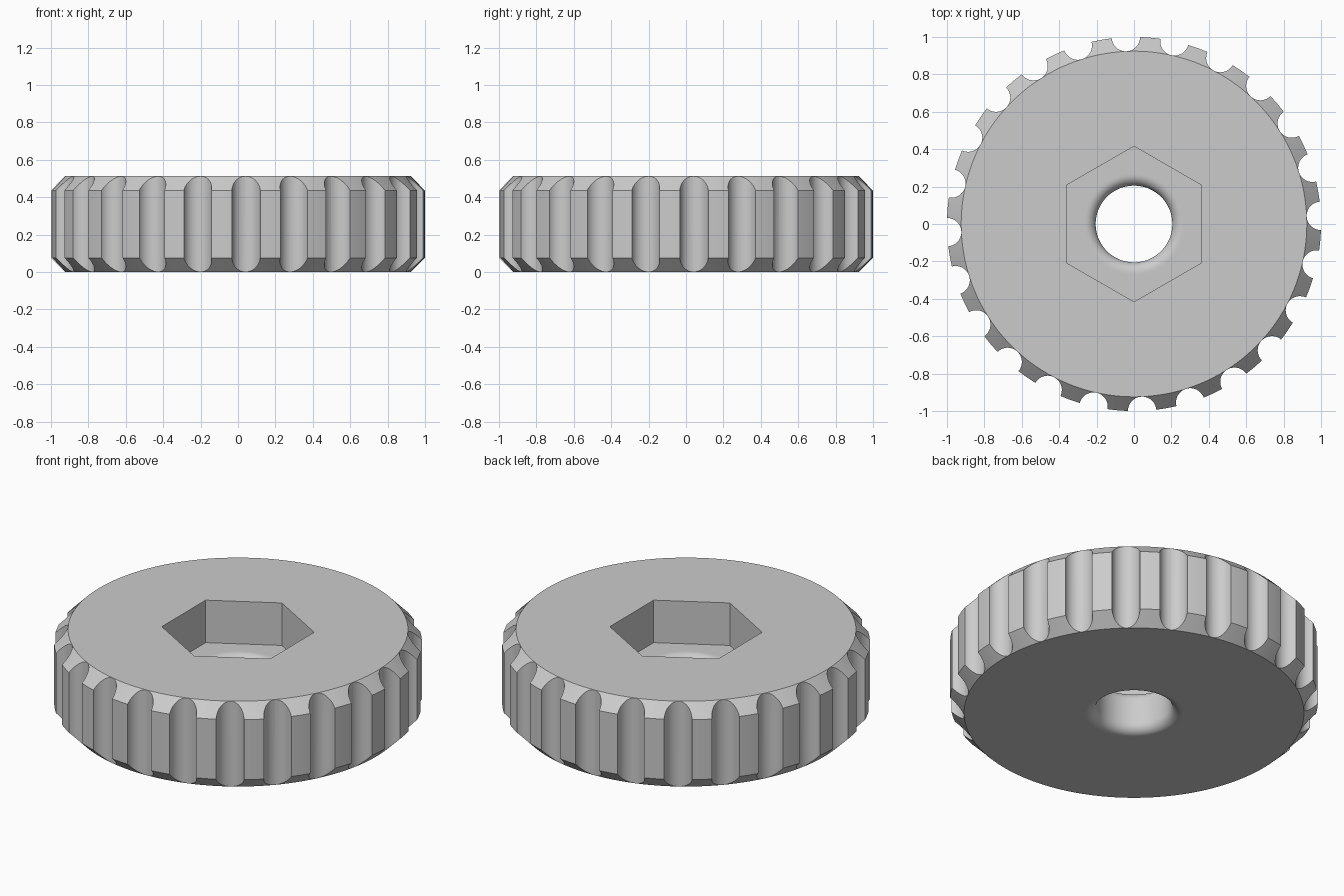
import bpy, bmesh, math
from mathutils import Matrix

cube = bpy.data.objects.get("Cube")
if cube:
    bpy.data.objects.remove(cube, do_unlink=True)

HEIGHT = 0.512        # overall thickness
CHAMFER = 0.076       # rim chamfer
FLOOR = 0.257         # floor of the hex socket
HOLE = 0.205          # through-hole radius
FILLET = 0.057        # rounding at both hole ends
APOTHEM = 0.36        # centre to hex flat
SEGMENTS = 144
GROOVES = 24
GROOVE_RADIUS = 0.076

grey = bpy.data.materials.new("light grey")
grey.use_nodes = True
colour = (0.6, 0.6, 0.6, 1)
grey.diffuse_color = colour
grey.node_tree.nodes["Principled BSDF"].inputs["Base Color"].default_value = colour


def make_object(name, bm):
    bmesh.ops.recalc_face_normals(bm, faces=bm.faces)
    mesh = bpy.data.meshes.new(name)
    bm.to_mesh(mesh)
    bm.free()
    mesh.materials.append(grey)
    obj = bpy.data.objects.new(name, mesh)
    bpy.context.collection.objects.link(obj)
    return obj


def hex_radius(angle):
    """Distance to a hexagon whose corners point along +y and -y."""
    sector = (angle + math.pi / 6) % (math.pi / 3) - math.pi / 6
    return APOTHEM / math.cos(sector)


# Closed profile of (radius, z); a radius of None follows the hexagon
rim = 1 - CHAMFER
profile = [(rim, 0), (1, CHAMFER), (1, HEIGHT - CHAMFER), (rim, HEIGHT),
           (None, HEIGHT), (None, FLOOR), (HOLE + FILLET + 0.01, FLOOR)]
arc = [math.radians(90 * i / 8) for i in range(9)]
for a in arc:
    profile.append((HOLE + FILLET * (1 - math.sin(a)), FLOOR - FILLET * (1 - math.cos(a))))
for a in reversed(arc):
    profile.append((HOLE + FILLET * (1 - math.sin(a)), FILLET * (1 - math.cos(a))))
profile.append((HOLE + FILLET + 0.01, 0))

# Knob body: the profile swept around z
bm = bmesh.new()
columns = []
for i in range(SEGMENTS):
    angle = math.tau * i / SEGMENTS
    column = []
    for r, z in profile:
        r = hex_radius(angle) if r is None else r
        column.append(bm.verts.new((r * math.cos(angle), r * math.sin(angle), z)))
    columns.append(column)
for i, here in enumerate(columns):
    there = columns[(i + 1) % SEGMENTS]
    for j in range(len(profile)):
        k = (j + 1) % len(profile)
        bm.faces.new((here[j], there[j], there[k], here[k]))
knob = make_object("grip_knob", bm)

# Finger grooves: a ring of upright cylinders cut from the rim
bm = bmesh.new()
for i in range(GROOVES):
    angle = math.radians(2.5) + math.tau * i / GROOVES
    place = Matrix.Rotation(angle, 4, 'Z') @ Matrix.Translation((1, 0, HEIGHT / 2))
    bmesh.ops.create_cone(bm, cap_ends=True, segments=40, radius1=GROOVE_RADIUS,
                          radius2=GROOVE_RADIUS, depth=HEIGHT * 1.5, matrix=place)
cutter = make_object("groove_cutter", bm)
cutter.hide_render = True

cut = knob.modifiers.new("grooves", 'BOOLEAN')
cut.operation = 'DIFFERENCE'
cut.solver = 'EXACT'
cut.object = cutter

bpy.ops.object.select_all(action='DESELECT')
knob.select_set(True)
bpy.context.view_layer.objects.active = knob
bpy.ops.object.modifier_apply(modifier=cut.name)
bpy.data.objects.remove(cutter, do_unlink=True)
bpy.ops.object.shade_smooth_by_angle(angle=math.radians(25))
